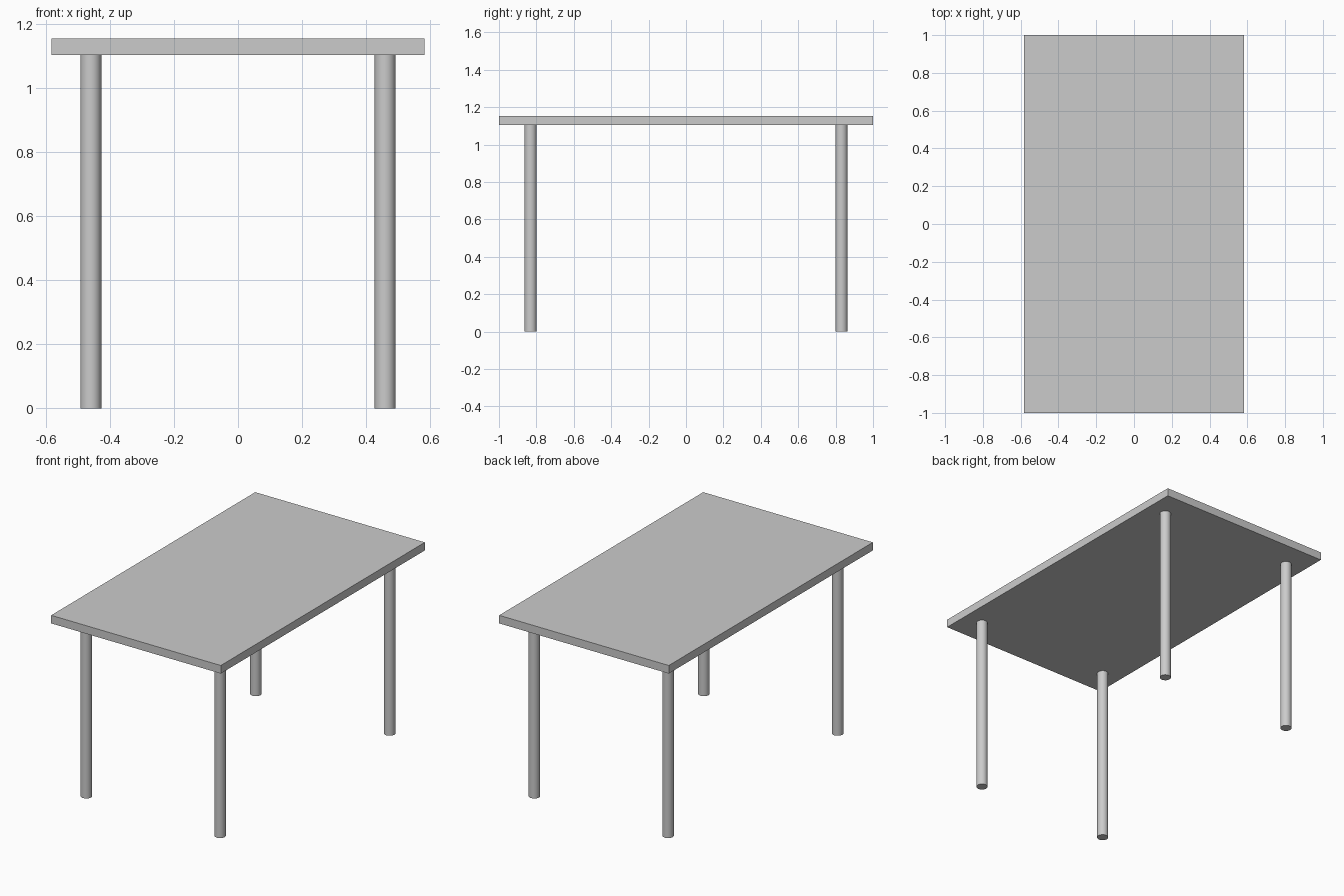
import bpy

if "Cube" in bpy.data.objects:
    bpy.data.objects.remove(bpy.data.objects["Cube"])

LEG_TOP, TABLE_TOP = 1.103, 1.153
HALF_X, HALF_Y = 0.582, 1.0
LEG_X, LEG_Y, LEG_R = 0.459, 0.831, 0.0325

# Tabletop slab
bpy.ops.mesh.primitive_cube_add(size=1, location=(0, 0, (LEG_TOP + TABLE_TOP) / 2))
top = bpy.context.object
top.name = "tabletop"
top.scale = (2 * HALF_X, 2 * HALF_Y, TABLE_TOP - LEG_TOP)
bpy.ops.object.transform_apply(location=False, rotation=False, scale=True)

# Four round legs
for side, sx in (("left", -1), ("right", 1)):
    for end, sy in (("front", -1), ("back", 1)):
        bpy.ops.mesh.primitive_cylinder_add(
            vertices=32, radius=LEG_R, depth=LEG_TOP,
            location=(sx * LEG_X, sy * LEG_Y, LEG_TOP / 2))
        bpy.context.object.name = f"{end}_{side}_leg"
        bpy.ops.object.shade_smooth_by_angle()
